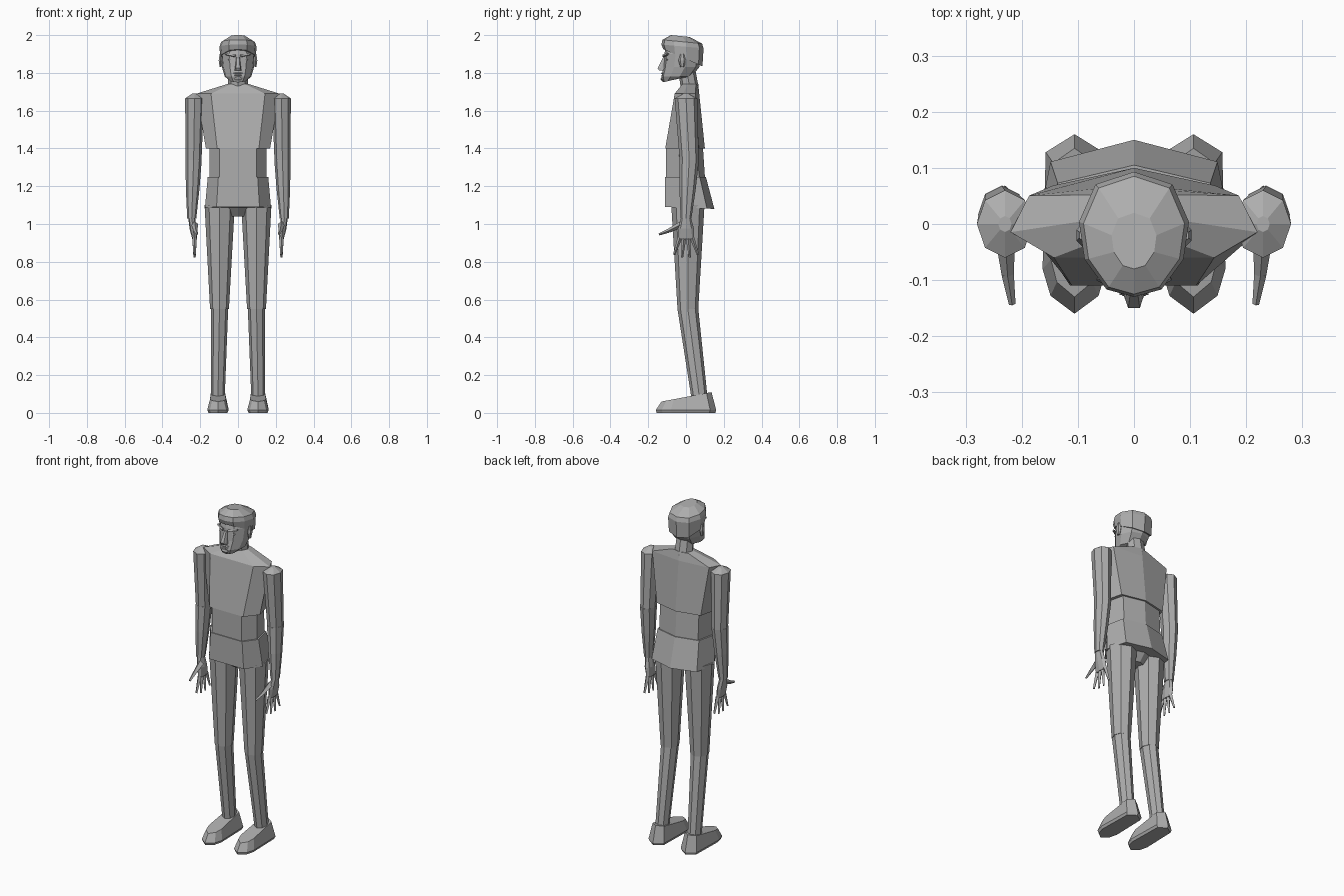
import bpy, bmesh, math
from mathutils import Vector

cube = bpy.data.objects.get("Cube")
if cube:
    bpy.data.objects.remove(cube, do_unlink=True)

shade = (.42, .42, .42, 1)
grey = bpy.data.materials.new("plain_grey")
grey.use_nodes = True
grey.diffuse_color = shade
grey.node_tree.nodes["Principled BSDF"].inputs["Base Color"].default_value = shade

# Half outlines from front to back: share of the width, share of the depth
BODY = [(.65, 0), (1, .35), (.85, .85), (0, 1)]
SKULL = [(0, 0), (.5, .06), (.9, .3), (1, .6), (.7, .9), (0, 1)]
SHOE = [(0, 0), (.75, .1), (1, .25), (.9, .9), (0, 1)]


def loft(name, rings):
    """Skin a closed, flat shaded surface over rings of points."""
    bm = bmesh.new()
    loops = [[bm.verts.new(point) for point in ring] for ring in rings]
    for lower, upper in zip(loops, loops[1:]):
        for i in range(len(lower)):
            bm.faces.new((lower[i - 1], lower[i], upper[i], upper[i - 1]))
    bm.faces.new(loops[0])
    bm.faces.new(loops[-1])
    bmesh.ops.recalc_face_normals(bm, faces=bm.faces)
    mesh = bpy.data.meshes.new(name)
    bm.to_mesh(mesh)
    bm.free()
    mesh.materials.append(grey)
    bpy.context.collection.objects.link(bpy.data.objects.new(name, mesh))


def section(outline, z, width, front, back, rise=0, x=0):
    """Symmetric ring from a half outline; rise lifts its rear edge."""
    mirror = [(-share, depth) for share, depth in reversed(outline) if share]
    return [(x + share * width, front + depth * (back - front), z + depth * rise)
            for share, depth in outline + mirror]


def oval(centre, width, depth, sides=8):
    x, y, z = centre
    angles = [math.tau * i / sides for i in range(sides)]
    return [(x + width * math.sin(a), y - depth * math.cos(a), z) for a in angles]


def limb(name, *joints, flatten=1.2):
    """Eight sided tube through (centre, radius) joints."""
    loft(name, [oval(centre, radius, radius * flatten) for centre, radius in joints])


def bar(name, start, end, thick, thin):
    """Tapered four sided bar between two points."""
    side = (end - start).cross(Vector((1, 0, 0))).normalized()
    other = (end - start).cross(side).normalized()
    loft(name, [[c + d * r for d in (side, other, -side, -other)]
                for c, r in ((start, thick), (end, thin))])


def bead(name, centre, width, depth, height):
    """Small faceted lump, used for facial features."""
    up = Vector((0, 0, height / 2))
    loft(name, [oval(centre + up * k, width * (1 - abs(k) / 2), depth * (1 - abs(k) / 2), 6)
                for k in (-1, 0, 1)])


# Torso: chest, waist and flared jacket skirt
chest_z, belt_z, shoulder_z = 1.4, 1.25, 1.69
loft("chest", [section(BODY, chest_z, .17, -.11, .1),
               section(BODY, shoulder_z, .22, -.06, .07),
               section(BODY, shoulder_z + .05, .06, -.02, .065)])
loft("waist", [section(BODY, belt_z, .15, -.105, .1),
               section(BODY, chest_z, .15, -.105, .09)])
loft("jacket_skirt", [section(BODY, 1.09, .175, -.11, .15, rise=-.01),
                      section(BODY, belt_z, .16, -.11, .105)])
limb("pelvis", (Vector((0, .01, 1.04)), .05), (Vector((0, .01, 1.1)), .12), flatten=.8)
limb("neck", (Vector((0, .02, 1.72)), .053), (Vector((0, 0, 1.84)), .05), flatten=.9)

# Head: faceted skull with a hair cap hanging lower at the back
loft("head", [section(SKULL, 1.75, .045, -.12, -.04, rise=.02),
              section(SKULL, 1.78, .07, -.13, .03),
              section(SKULL, 1.83, .085, -.12, .07),
              section(SKULL, 1.9, .092, -.115, .085),
              section(SKULL, 1.97, .06, -.1, .05)])
loft("hair", [section(SKULL, 1.925, .094, -.12, .087, rise=-.09),
              section(SKULL, 1.95, .098, -.13, .093, rise=-.02),
              section(SKULL, 1.975, .09, -.125, .085, rise=-.02),
              section(SKULL, 2, .04, -.08, .02, rise=-.01)])

# Nose, mouth and chin
face_y = -.12
loft("nose", [section(BODY, 1.812, .018, -.143, -.1), section(BODY, 1.825, .016, -.15, -.1),
              section(BODY, 1.885, .009, face_y, -.1)])
bead("upper_lip", Vector((0, face_y, 1.798)), .03, .012, .01)
bead("lower_lip", Vector((0, face_y, 1.786)), .024, .012, .01)
bead("chin", Vector((0, face_y, 1.768)), .025, .015, .025)

for side, s in (("left", 1), ("right", -1)):
    def at(x, y, z):
        return Vector((s * x, y, z))

    # Brow, eye and ear
    bar(side + "_brow", at(.015, face_y, 1.89), at(.065, -.095, 1.9), .008, .006)
    bead(side + "_eye", at(.037, -.1, 1.87), .018, .008, .015)
    bead(side + "_ear", at(.092, -.02, 1.865), .012, .02, .07)

    # Arm: capped shoulder, upper arm and forearm
    shoulder, elbow, wrist = at(.23, 0, shoulder_z), at(.235, .017, 1.34), at(.245, 0, 1.03)
    limb(side + "_upper_arm", (elbow, .042), (shoulder - Vector((0, 0, .025)), .05),
         (shoulder, .012))
    limb(side + "_forearm", (wrist, .024), (wrist.lerp(elbow, .5), .036), (elbow, .043))

    # Hand: flat palm, fanned fingers and a forward thumb
    knuckles = at(.23, 0, .92)
    loft(side + "_palm", [oval(knuckles, .012, .044), oval(knuckles.lerp(wrist, .5), .019, .042),
                          oval(wrist, .018, .027)])
    for i in range(4):
        spread = i - 1.5
        root = knuckles + Vector((0, spread * .022, .005))
        tip = root + Vector((0, spread * .02, abs(spread) * .015 - .11))
        bar(f"{side}_finger_{i + 1}", root, tip, .012, .006)
    thumb = at(.225, -.09, .965)
    bar(side + "_thumb", at(.23, -.02, 1), thumb, .018, .011)
    bar(side + "_thumb_tip", thumb, at(.217, -.143, .945), .011, .006)

    # Leg: thigh and slimmer shin sloping back to the ankle
    hip, knee, ankle = at(.097, .01, 1.1), at(.098, .01, .55), at(.106, .07, .09)
    limb(side + "_thigh", (knee, .05), (hip, .08), flatten=1.1)
    limb(side + "_shin", (ankle, .036), (knee, .046), flatten=1.2)

    # Shoe: pointed toe and heel, rising towards the ankle
    loft(side + "_shoe", [section(SHOE, 0, .05, -.155, .155, x=ankle.x),
                          section(SHOE, .015, .057, -.16, .16, x=ankle.x),
                          section(SHOE, .06, .042, -.13, .135, rise=.05, x=ankle.x)])
